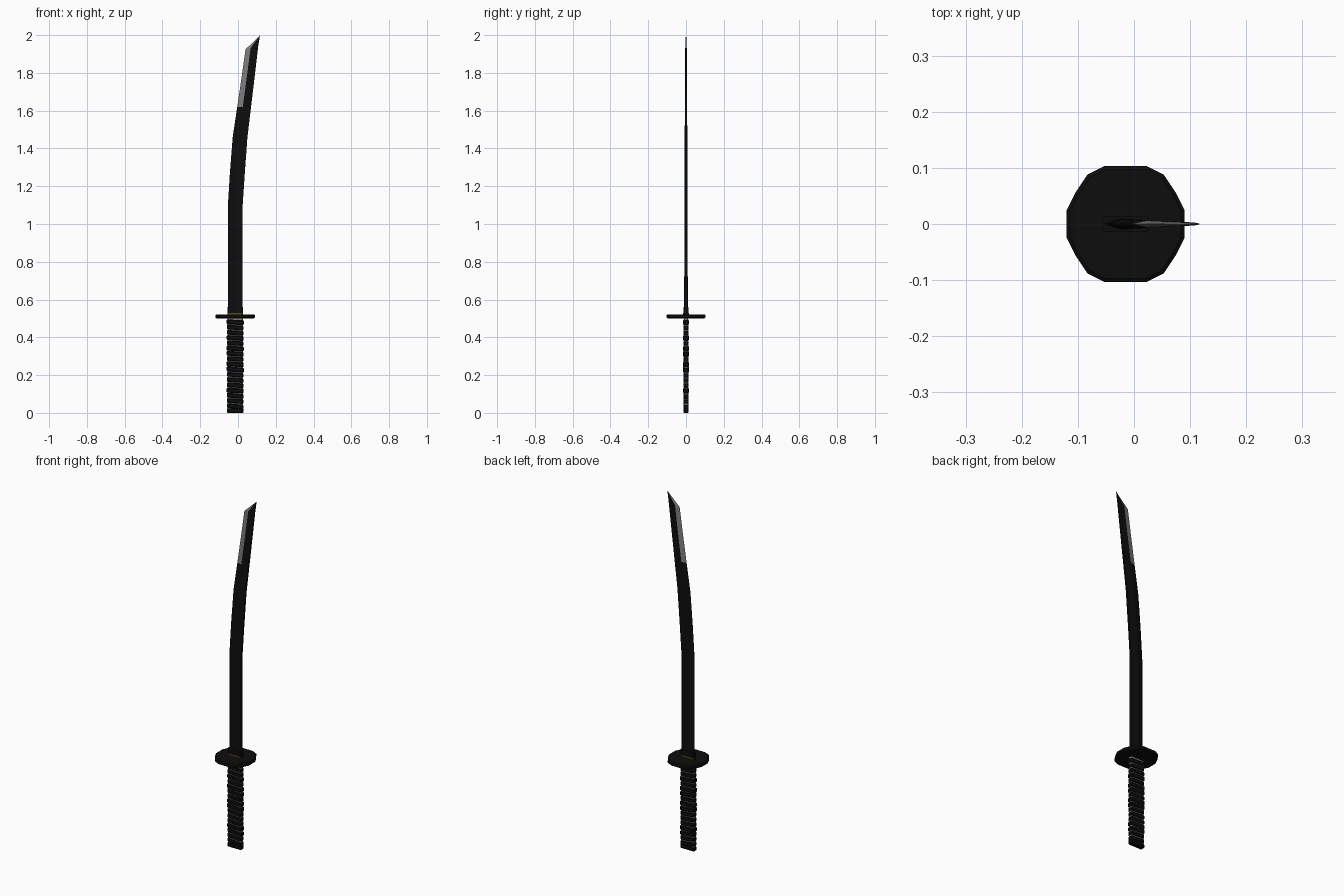
import bpy, bmesh, math, random

if "Cube" in bpy.data.objects:
    bpy.data.objects.remove(bpy.data.objects["Cube"])

random.seed(4)
CX = -0.015  # axis of handle and guard


def material(name, rgb):
    m = bpy.data.materials.new(name)
    m.diffuse_color = (*rgb, 1)
    m.use_nodes = True
    m.node_tree.nodes["Principled BSDF"].inputs["Base Color"].default_value = m.diffuse_color
    return m


black = material("black", (0.004, 0.004, 0.004))
steel = material("steel", (0.2, 0.2, 0.2))
pale = material("pale", (0.35, 0.35, 0.33))
gold = material("gold", (0.12, 0.08, 0.01))


def loft(name, rings, mats):
    """Skin a list of equal-length point rings and cap both ends."""
    bm = bmesh.new()
    vs = [[bm.verts.new(p) for p in r] for r in rings]
    n = len(vs[0])
    for a, b in zip(vs, vs[1:]):
        for i in range(n):
            j = (i + 1) % n
            bm.faces.new((a[i], a[j], b[j], b[i]))
    bm.faces.new(vs[0][::-1])
    bm.faces.new(vs[-1])
    bmesh.ops.recalc_face_normals(bm, faces=bm.faces)
    me = bpy.data.meshes.new(name)
    bm.to_mesh(me)
    bm.free()
    ob = bpy.data.objects.new(name, me)
    bpy.context.collection.objects.link(ob)
    for m in mats:
        me.materials.append(m)
    return ob


def box_ring(z, hx, hy, chamfer, tilt=0.0):
    """Chamfered rectangle around the axis, sloped along x."""
    c = chamfer
    half = [(hx, -hy + c), (hx, hy - c), (hx - c, hy), (-hx + c, hy)]
    pts = half + [(-x, -y) for x, y in half]
    return [(CX + x, y, z + tilt * x) for x, y in pts]


# Blade: cutting edge at left, ridge, flat spine at right
# (edge x, edge z, spine x, spine z, half thickness)
stations = [
    (-0.054, 0.51, 0.024, 0.51, 0.010),
    (-0.054, 0.80, 0.024, 0.80, 0.009),
    (-0.054, 1.09, 0.024, 1.09, 0.008),
    (-0.043, 1.27, 0.036, 1.27, 0.0075),
    (-0.028, 1.46, 0.050, 1.46, 0.007),
    (-0.004, 1.62, 0.069, 1.62, 0.006),
    (0.018, 1.77, 0.087, 1.77, 0.005),
    (0.040, 1.925, 0.107, 1.94, 0.004),
    (0.114, 1.995, 0.117, 2.00, 0.001),
]
rings = []
for ex, ez, sx, sz, t in stations:
    rx, rz = ex + 0.4 * (sx - ex), ez + 0.4 * (sz - ez)
    rings.append([(ex, 0, ez), (rx, -t, rz), (sx, -t * 0.7, sz),
                  (sx, t * 0.7, sz), (rx, t, rz)])
blade = loft("blade", rings, [black, steel])
for f in blade.data.polygons:  # polished edge bevel near the tip
    if f.center.z > 1.6 and f.index % 5 in (0, 4):
        f.material_index = 1

# Collar above the guard
loft("collar", [box_ring(z, 0.041, 0.014, 0.003) for z in (0.515, 0.56)], [black])
loft("collar_plate", [box_ring(z, 0.040, 0.0155, 0.003) for z in (0.515, 0.53)], [gold])

# Guard: rounded sixteen-sided disc
quarter = [(0.105, 0.025), (0.090, 0.055), (0.068, 0.088), (0.038, 0.103)]
outline = (quarter + [(-x, y) for x, y in quarter[::-1]]
           + [(-x, -y) for x, y in quarter] + [(x, -y) for x, y in quarter[::-1]])
loft("guard", [[(CX + x * s, y * s, z) for x, y in outline]
               for z, s in ((0.500, 0.94), (0.505, 1), (0.517, 1), (0.522, 0.94))], [black])

# Handle core and end cap
loft("handle_core", [box_ring(z, 0.041, 0.0105, 0.003) for z in (0.005, 0.502)], [pale])
loft("end_cap", [box_ring(z, 0.044 - d, 0.0135 - d, 0.004)
                 for z, d in ((0, 0.003), (0.004, 0), (0.02, 0), (0.024, 0.003))], [black])

# Handle wrapping: stacked, slightly tilted bands
count, z0, pitch = 17, 0.022, 0.0278
for i in range(count):
    zb = z0 + i * pitch
    tilt = -0.07 + random.uniform(-0.03, 0.03)
    w = random.uniform(-0.0015, 0.0015)
    h = pitch - 0.002
    profile = ((0, 0.004), (0.005, 0), (h - 0.005, 0), (h, 0.004))
    loft(f"wrap_band_{i + 1}",
         [box_ring(zb + dz, 0.0445 + w - d, 0.0145 + w * 0.5 - d, 0.004, tilt)
          for dz, d in profile], [black])
